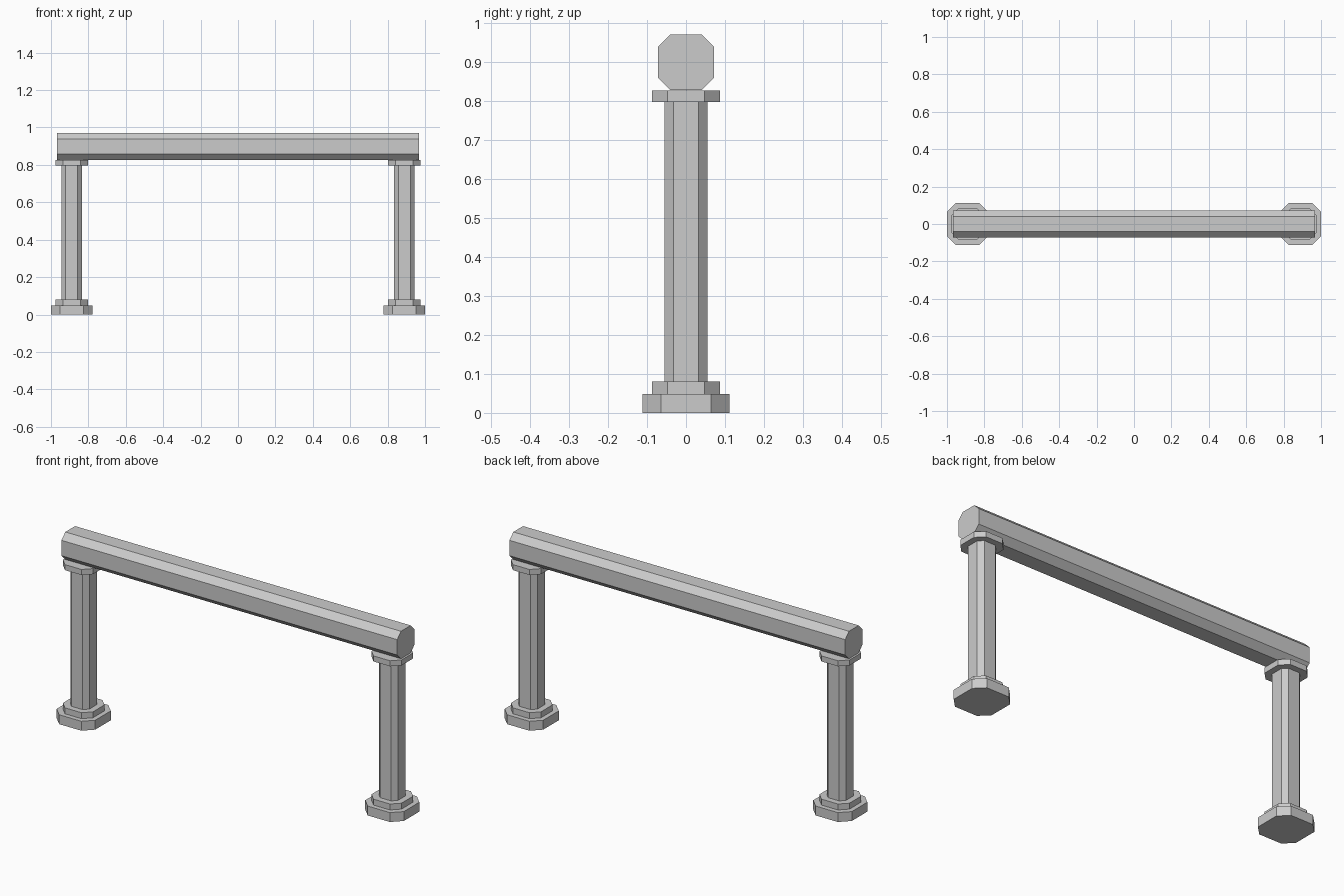
import bpy

if "Cube" in bpy.data.objects:
    bpy.data.objects.remove(bpy.data.objects["Cube"])


def octagon(half, flat):
    """Square cross-section with cut corners."""
    return [(half, -flat), (half, flat), (flat, half), (-flat, half),
            (-half, flat), (-half, -flat), (-flat, -half), (flat, -half)]


def prism(name, half, flat, length, location, along_x=False):
    """Extrude an octagon upward, or along x, starting at its location."""
    pts = octagon(half, flat)
    if along_x:
        verts = [(d, a, b) for d in (0, length) for a, b in pts]
    else:
        verts = [(a, b, d) for d in (0, length) for a, b in pts]
    faces = [(i, (i + 1) % 8, (i + 1) % 8 + 8, i + 8) for i in range(8)]
    faces += [tuple(range(7, -1, -1)), tuple(range(8, 16))]
    mesh = bpy.data.meshes.new(name)
    mesh.from_pydata(verts, [], faces)
    obj = bpy.data.objects.new(name, mesh)
    obj.location = location
    bpy.context.collection.objects.link(obj)
    return obj


# Two posts, each with a stepped foot, a shaft and a collar under the beam
for side, x in (("left", -0.889), ("right", 0.889)):
    prism(side + "_foot", 0.111, 0.064, 0.049, (x, 0, 0))
    prism(side + "_foot_collar", 0.0865, 0.0475, 0.031, (x, 0, 0.049))
    prism(side + "_shaft", 0.055, 0.032, 0.717, (x, 0, 0.08))
    prism(side + "_top_collar", 0.0865, 0.0475, 0.029, (x, 0, 0.797))

# Horizontal beam resting on the collars
prism("beam", 0.0715, 0.04, 1.934, (-0.967, 0, 0.8985), along_x=True)
